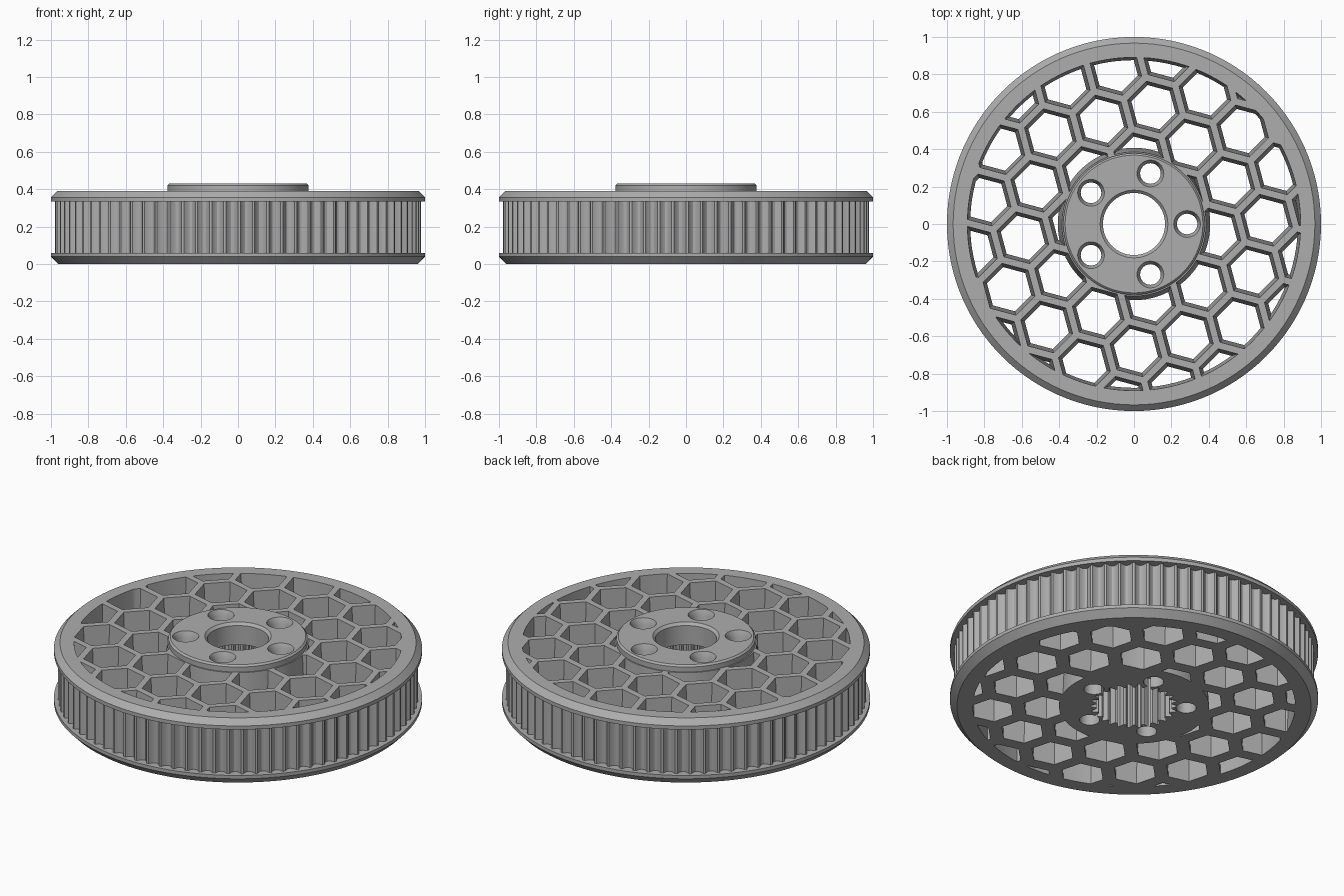
import bpy, bmesh
from math import sin, cos, pi, radians, sqrt, hypot

default = bpy.data.objects.get("Cube")
if default:
    bpy.data.objects.remove(default)

grey = bpy.data.materials.new("plain grey")
grey.use_nodes = True
grey.diffuse_color = (0.42, 0.42, 0.42, 1)
grey.node_tree.nodes["Principled BSDF"].inputs["Base Color"].default_value = (0.42, 0.42, 0.42, 1)

SEGS = 120
TOP = 0.39          # top of the lattice and rim
HUB_TOP = 0.43


def circle(r, z, n=SEGS, cx=0, cy=0, turn=0):
    return [(cx + r * cos(turn + 2 * pi * i / n), cy + r * sin(turn + 2 * pi * i / n), z)
            for i in range(n)]


def cog(radii, teeth, z):
    """Ring whose radius repeats the given list once per tooth."""
    n = teeth * len(radii)
    return [(radii[i % len(radii)] * cos(2 * pi * i / n),
             radii[i % len(radii)] * sin(2 * pi * i / n), z) for i in range(n)]


def loft(name, stacks, closed=False):
    """Skin each stack of rings; cap its ends, or join last to first."""
    bm = bmesh.new()
    for rings in stacks:
        rows = [[bm.verts.new(p) for p in ring] for ring in rings]
        pairs = list(zip(rows, rows[1:]))
        if closed:
            pairs.append((rows[-1], rows[0]))
        else:
            bm.faces.new(rows[0])
            bm.faces.new(rows[-1])
        n = len(rows[0])
        for a, b in pairs:
            for i in range(n):
                j = (i + 1) % n
                bm.faces.new((a[i], a[j], b[j], b[i]))
    bmesh.ops.recalc_face_normals(bm, faces=bm.faces)
    mesh = bpy.data.meshes.new(name)
    bm.to_mesh(mesh)
    bm.free()
    mesh.materials.append(grey)
    obj = bpy.data.objects.new(name, mesh)
    bpy.context.collection.objects.link(obj)
    return obj


def carve(target, cutter, operation='DIFFERENCE'):
    """Apply a boolean and remove the cutter."""
    cutter.hide_render = True
    mod = target.modifiers.new("carve", 'BOOLEAN')
    mod.object = cutter
    mod.operation = operation
    mod.solver = 'EXACT'
    bpy.context.view_layer.objects.active = target
    bpy.ops.object.modifier_apply(modifier=mod.name)
    bpy.data.objects.remove(cutter)


def smooth(obj, angle=30):
    bpy.ops.object.select_all(action='DESELECT')
    obj.select_set(True)
    bpy.context.view_layer.objects.active = obj
    bpy.ops.object.shade_smooth_by_angle(angle=radians(angle))


# Solid web with raised hub
web = loft("lattice_web_and_hub", [[
    circle(0.9, 0), circle(0.9, TOP), circle(0.378, TOP),
    circle(0.378, HUB_TOP - 0.01), circle(0.368, HUB_TOP)]])

# Honeycomb pockets, wider at the top, on a grid turned by 15 degrees
STEP = 0.285
TILT = radians(15)
LOW, HIGH = -0.02, TOP + 0.02
pockets = []
for row in range(-5, 6):
    for col in range(-5, 6):
        u = -0.023 + STEP * (col + 0.5 * (row % 2))
        v = 0.083 + STEP * row * sqrt(3) / 2
        if not 0.22 < hypot(u, v) < 1.02:
            continue
        x = u * cos(TILT) - v * sin(TILT)
        y = u * sin(TILT) + v * cos(TILT)
        pockets.append([circle(a * 2 / sqrt(3), z, 6, x, y, TILT + pi / 6)
                        for a, z in ((0.105, LOW), (0.125, HIGH))])
honeycomb = loft("honeycomb_cutter", pockets)

# Keep the pockets between the hub wall and the rim wall
zone = loft("pocket_zone", [[
    circle(0.41, -0.05), circle(0.874, -0.05),
    circle(0.892, 0.42), circle(0.384, 0.42)]], closed=True)
carve(honeycomb, zone, 'INTERSECT')
carve(web, honeycomb)

# Bore with a chamfered mouth
carve(web, loft("bore_cutter", [[
    circle(0.166, -0.1, 64), circle(0.166, HUB_TOP - 0.015, 64),
    circle(0.186, HUB_TOP + 0.005, 64)]]))

# Splined socket under the hub
spline = [0.235, 0.235, 0.205, 0.205]
carve(web, loft("spline_cutter", [[cog(spline, 26, -0.1), cog(spline, 26, 0.3)]]))

# Five countersunk bolt holes
bolts = []
for k in range(5):
    px, py = 0.284 * cos(2 * pi * k / 5), 0.284 * sin(2 * pi * k / 5)
    bolts.append([circle(r, z, 32, px, py) for r, z in
                  ((0.055, -0.1), (0.055, HUB_TOP - 0.035), (0.074, HUB_TOP + 0.005))])
carve(web, loft("bolt_cutter", bolts))
smooth(web)

# Toothed drum with rounded grooves
groove = [0.978, 0.978, 0.958, 0.95, 0.95, 0.958]
inner = [0.899] * len(groove)
TEETH = 80
smooth(loft("toothed_drum", [[
    cog(inner, TEETH, 0.05), cog(groove, TEETH, 0.05),
    cog(groove, TEETH, 0.345), cog(inner, TEETH, 0.345)]], closed=True))

# Chamfered flanges above and below the teeth
flanges = {
    "bottom_flange": ((0.9, 0), (0.962, 0), (1.0, 0.04), (1.0, 0.06), (0.9, 0.06)),
    "top_flange": ((0.9, 0.335), (1.0, 0.335), (1.0, 0.357), (0.967, TOP), (0.9, TOP)),
}
for name, profile in flanges.items():
    smooth(loft(name, [[circle(r, z) for r, z in profile]], closed=True))
